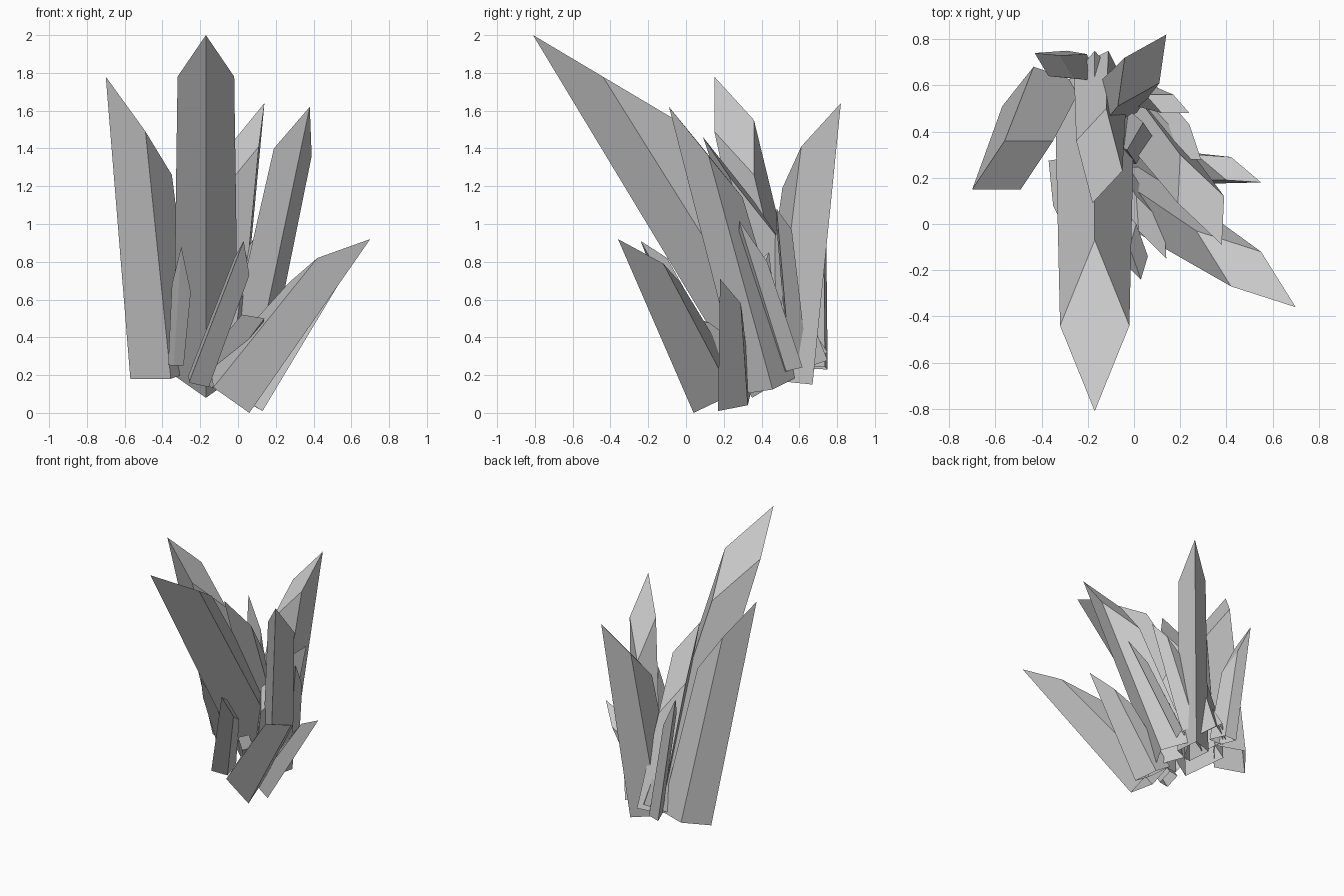
import bpy
import bmesh
from mathutils import Vector

default_cube = bpy.data.objects.get("Cube")
if default_cube:
    bpy.data.objects.remove(default_cube, do_unlink=True)

# One plain stone colour for the whole cluster
stone = bpy.data.materials.new("grey_crystal")
stone.use_nodes = True
stone_colour = (0.58, 0.58, 0.58, 1)
stone.diffuse_color = stone_colour
stone.node_tree.nodes["Principled BSDF"].inputs["Base Color"].default_value = stone_colour


def crystal(name, tip, left, right, base, flare=1.15):
    """Four-sided shard: slanted flat cap at the top, open and slightly wider foot.

    tip and base are the two ends of the longest ridge, left and right are the
    cap corners beside the tip; the fourth corner completes the parallelogram.
    """
    tip, left, right, base = (Vector(point) for point in (tip, left, right, base))
    cap_corners = [tip, left, left + right - tip, right]
    axis = (tip - base).normalized()

    # The foot is the cap outline flattened square to the long axis
    foot_corners = []
    for corner in cap_corners:
        offset = corner - tip
        foot_corners.append(base + (offset - axis * offset.dot(axis)) * flare)

    bm = bmesh.new()
    cap = [bm.verts.new(corner) for corner in cap_corners]
    foot = [bm.verts.new(corner) for corner in foot_corners]
    top = bm.faces.new(cap)
    for index, corner in enumerate(cap):
        following = (index + 1) % len(cap)
        bm.faces.new((corner, foot[index], foot[following], cap[following]))

    # Make the consistent winding point outward, along the axis at the cap
    bmesh.ops.recalc_face_normals(bm, faces=bm.faces)
    top.normal_update()
    if top.normal.dot(axis) < 0:
        bmesh.ops.reverse_faces(bm, faces=bm.faces)

    mesh = bpy.data.meshes.new(name)
    bm.to_mesh(mesh)
    bm.free()
    mesh.materials.append(stone)
    shard = bpy.data.objects.new(name, mesh)
    bpy.context.scene.collection.objects.link(shard)


# Tall shards
crystal("main_front_crystal", tip=(-.17, -.81, 2), left=(-.32, -.44, 1.78),
        right=(-.02, -.44, 1.78), base=(-.17, .35, .08))
crystal("tall_right_side_crystal", tip=(-.7, .15, 1.78), left=(-.56, .36, 1.55),
        right=(-.49, .15, 1.49), base=(-.57, .51, .18))
crystal("tall_left_side_crystal", tip=(.38, -.09, 1.62), left=(.19, .09, 1.4),
        right=(.39, .12, 1.36), base=(.06, .3, .1))
crystal("tall_back_crystal", tip=(.14, .82, 1.64), left=(-.04, .72, 1.42),
        right=(.11, .61, 1.41), base=(0, .67, .15))
crystal("inner_crystal", tip=(-.18, .09, 1.46), left=(-.25, .36, 1.12),
        right=(-.05, .23, 1.25), base=(-.18, .52, .2))
crystal("back_right_crystal", tip=(-.43, .74, 1.19), left=(-.37, .64, 1.04),
        right=(-.32, .73, .96), base=(-.29, .75, .23))

# Splayed shards leaning outward on the left
crystal("low_front_left_crystal", tip=(.7, -.36, .92), left=(.42, -.27, .82),
        right=(.55, -.12, .79), base=(.06, .04, 0), flare=1.35)
crystal("low_left_crystal", tip=(.55, .18, .71), left=(.4, .19, .64),
        right=(.42, .29, .58), base=(.13, .17, .01), flare=1.4)
crystal("back_left_crystal", tip=(.24, .48, 1.08), left=(.12, .48, .98),
        right=(.17, .56, .97), base=(.03, .55, .27), flare=1.3)
crystal("middle_left_crystal", tip=(.29, .28, 1.02), left=(.2, .28, .9),
        right=(.24, .43, .8), base=(.06, .53, .22))

# Small shards filling the foot of the cluster
crystal("small_front_crystal", tip=(.03, -.24, .91), left=(-.02, -.1, .82),
        right=(.06, -.14, .73), base=(-.26, .05, .16))
crystal("small_front_right_crystal", tip=(-.3, -.02, .88), left=(-.35, .08, .68),
        right=(-.25, .1, .64), base=(-.34, .27, .25), flare=.8)
crystal("small_front_left_crystal", tip=(.14, -.15, .5), left=(.02, -.03, .52),
        right=(.13, 0, .46), base=(-.14, .28, .13))
crystal("small_centre_crystal", tip=(.04, .44, .85), left=(-.03, .32, .75),
        right=(.08, .38, .7), base=(-.03, .5, .3))
